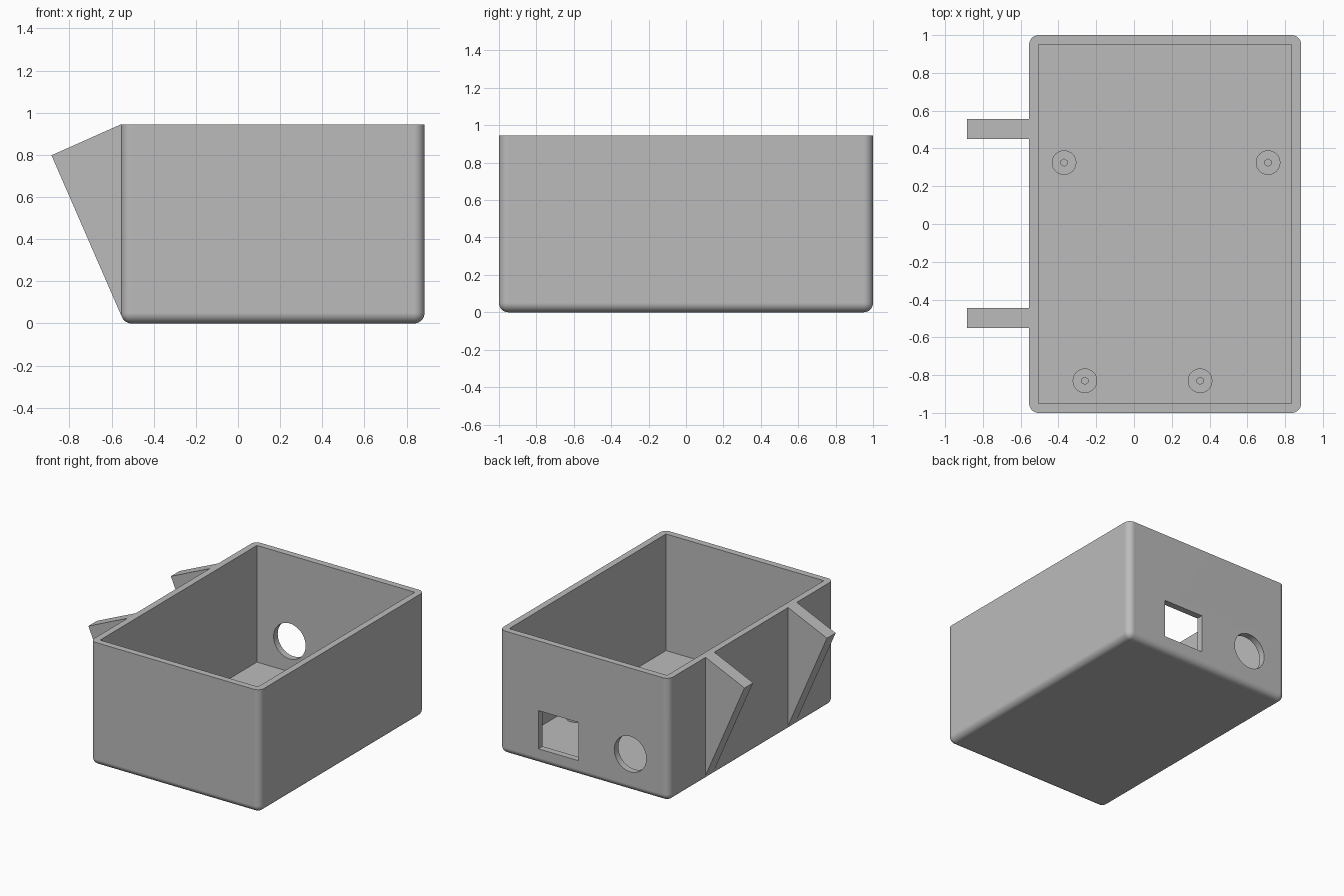
import bpy, bmesh, math
from mathutils import Matrix, Vector

cube = bpy.data.objects.get("Cube")
if cube:
    bpy.data.objects.remove(cube, do_unlink=True)

X0, X1, Y, H = -0.555, 0.885, 1.0, 0.945   # outer extents of the box
WALL = 0.05

grey = bpy.data.materials.new("plain grey")
grey.use_nodes = True
colour = (0.5, 0.5, 0.5, 1)
grey.diffuse_color = colour
grey.node_tree.nodes["Principled BSDF"].inputs["Base Color"].default_value = colour


def make(name, bm):
    bmesh.ops.recalc_face_normals(bm, faces=bm.faces)
    mesh = bpy.data.meshes.new(name)
    bm.to_mesh(mesh)
    bm.free()
    mesh.materials.append(grey)
    obj = bpy.data.objects.new(name, mesh)
    bpy.context.collection.objects.link(obj)
    return obj


def block(lo, hi):
    lo, hi = Vector(lo), Vector(hi)
    bm = bmesh.new()
    bmesh.ops.create_cube(bm, size=1)
    for v in bm.verts:
        v.co = (lo + hi) / 2 + v.co * (hi - lo)
    return bm


def cylinder(radius, depth, sides, matrix):
    bm = bmesh.new()
    bmesh.ops.create_cone(bm, cap_ends=True, segments=sides, radius1=radius,
                          radius2=radius, depth=depth, matrix=matrix)
    return bm


def activate(obj):
    bpy.ops.object.select_all(action='DESELECT')
    obj.select_set(True)
    bpy.context.view_layer.objects.active = obj


def cut(target, cutter):
    cutter.hide_render = True
    mod = target.modifiers.new("cut", 'BOOLEAN')
    mod.operation, mod.solver, mod.object = 'DIFFERENCE', 'EXACT', cutter
    activate(target)
    bpy.ops.object.modifier_apply(modifier=mod.name)
    bpy.data.objects.remove(cutter, do_unlink=True)


# Open box: every outer edge rounded except the rim
bm = block((X0, -Y, 0), (X1, Y, H))
edges = [e for e in bm.edges if not all(v.co.z > H / 2 for v in e.verts)]
bmesh.ops.bevel(bm, geom=edges, offset=0.05, segments=8, profile=0.5, affect='EDGES')
box = make("box_shell", bm)
cut(box, make("cavity_cutter", block((X0 + WALL, WALL - Y, WALL), (X1 - WALL, Y - WALL, H + 0.2))))

# Square and round openings in the back wall
cut(box, make("square_cutter", block((0.213, Y - 0.15, 0.117), (0.552, Y + 0.1, 0.41))))
turn = Matrix.Translation((-0.227, Y, 0.285)) @ Matrix.Rotation(math.pi / 2, 4, 'X')
cut(box, make("round_cutter", cylinder(0.136, 0.3, 48, turn)))
activate(box)
bpy.ops.object.shade_smooth_by_angle(angle=math.radians(30))
weighted = box.modifiers.new("weighted normals", 'WEIGHTED_NORMAL')
weighted.keep_sharp = True

# Screw posts on the floor, each with a small hexagonal hole
TOP = 0.15
for name, x, y in (("back_right", -0.37, 0.325), ("back_left", 0.71, 0.325),
                   ("front_right", -0.26, -0.83), ("front_left", 0.35, -0.83)):
    height = TOP - WALL + 0.01
    post = make(name + "_post", cylinder(0.065, height, 32, Matrix.Translation((x, y, TOP - height / 2))))
    cut(post, make("hole_cutter", cylinder(0.019, 0.2, 6, Matrix.Translation((x, y, WALL + 0.1)))))
    activate(post)
    bpy.ops.object.shade_smooth_by_angle(angle=math.radians(30))

# Triangular hooks on the right side
for name, y in (("back_hook", 0.45), ("front_hook", -0.55)):
    bm = bmesh.new()
    profile = ((X0 + 0.01, H), (X0, H), (-0.885, 0.798), (X0, 0.04), (X0 + 0.01, 0.04))
    face = bm.faces.new([bm.verts.new((x, y, z)) for x, z in profile])
    side = bmesh.ops.extrude_face_region(bm, geom=[face])
    bmesh.ops.translate(bm, vec=(0, 0.105, 0),
                        verts=[g for g in side["geom"] if isinstance(g, bmesh.types.BMVert)])
    make(name, bm)
